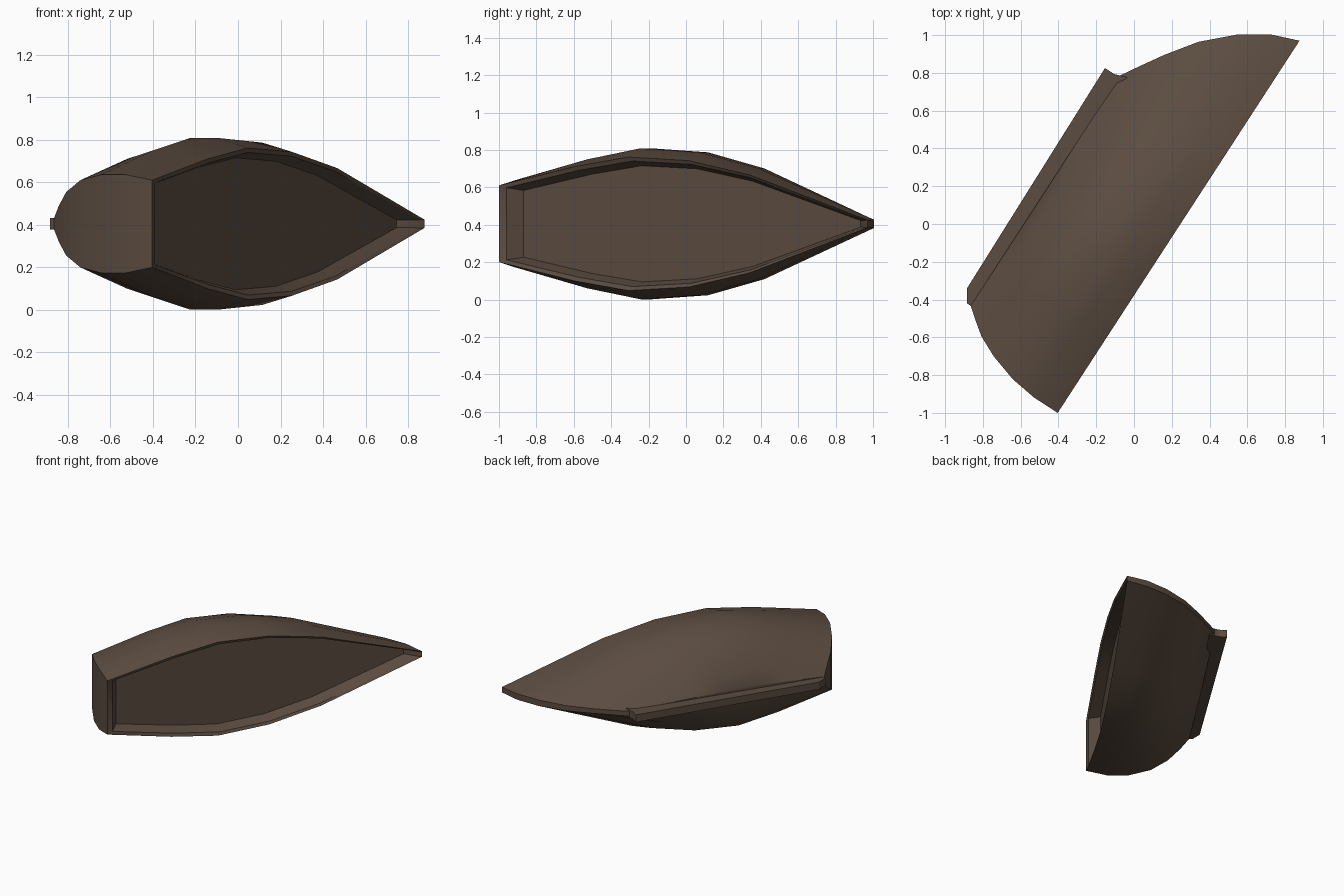
import bpy, bmesh
from mathutils import Matrix, Vector

if "Cube" in bpy.data.objects:
    bpy.data.objects.remove(bpy.data.objects["Cube"])

brown = bpy.data.materials.new("dark brown wood")
brown.diffuse_color = (0.105, 0.072, 0.052, 1)
brown.use_nodes = True
brown.node_tree.nodes["Principled BSDF"].inputs["Base Color"].default_value = brown.diffuse_color

# Boat frame: x along the keel from stern, y from rim to keel, z across the beam.
# The boat lies on its side, turned about the vertical.
U = Vector((0.545, 0.8386, 0)).normalized()
FRAME = Matrix(((U.x, -U.y, 0, -0.404),
                (U.y, U.x, 0, -1.0),
                (0, 0, 1, 0.405),
                (0, 0, 0, 1)))

# Half beam at stations from stern (0) to stem (1)
BEAM = [(0, 0.205), (0.203, 0.305), (0.351, 0.357), (0.515, 0.338), (0.68, 0.262), (1, 0.02)]

# Closed outlines: depth, stern position, stem position, beam factor
RINGS = [
    (0.088, 0.100, 2.247, 0.87),   # floor
    (0.010, 0.042, 2.328, 0.94),   # inner rim
    (0.000, 0.000, 2.350, 1.00),   # outer rim
    (0.150, 0.000, 2.293, 1.13),
    (0.297, 0.020, 2.195, 1.13),
    (0.446, 0.066, 2.053, 1.00),
    (0.560, 0.120, 1.896, 0.73),
    (0.640, 0.180, 1.770, 0.42),
    (0.695, 0.224, 1.680, 0.14),   # bottom
]


def finish(name, bm):
    bmesh.ops.recalc_face_normals(bm, faces=bm.faces[:])
    me = bpy.data.meshes.new(name)
    bm.to_mesh(me)
    bm.free()
    me.transform(FRAME)
    me.materials.append(brown)
    ob = bpy.data.objects.new(name, me)
    bpy.context.collection.objects.link(ob)
    return ob


# Hull, rim and floor as one lofted shell
bm = bmesh.new()
loops = []
for w, t0, t1, f in RINGS:
    side = [(t0 + (t1 - t0) * s, w, max(0.018, f * h)) for s, h in BEAM]
    ring = side + [(t, d, -h) for t, d, h in reversed(side)]
    loops.append([bm.verts.new(p) for p in ring])
for a, b in zip(loops, loops[1:]):
    for i in range(len(a)):
        j = (i + 1) % len(a)
        bm.faces.new((a[i], a[j], b[j], b[i]))
bm.faces.new(loops[0])
bm.faces.new(loops[-1])
hull = finish("boat_hull", bm)
bpy.context.view_layer.objects.active = hull
hull.select_set(True)
bpy.ops.object.shade_smooth_by_angle(angle=0.52)

# Keel bar along the bottom
bm = bmesh.new()
profile = [(0.224, 0.66), (0.225, 0.719), (0.292, 0.762), (1.667, 0.785), (1.667, 0.727), (1.69, 0.66)]
a, b = [[bm.verts.new((t, w, z)) for t, w in profile] for z in (-0.028, 0.028)]
bm.faces.new(a)
bm.faces.new(b)
for i in range(len(a)):
    j = (i + 1) % len(a)
    bm.faces.new((a[i], a[j], b[j], b[i]))
finish("keel", bm)
